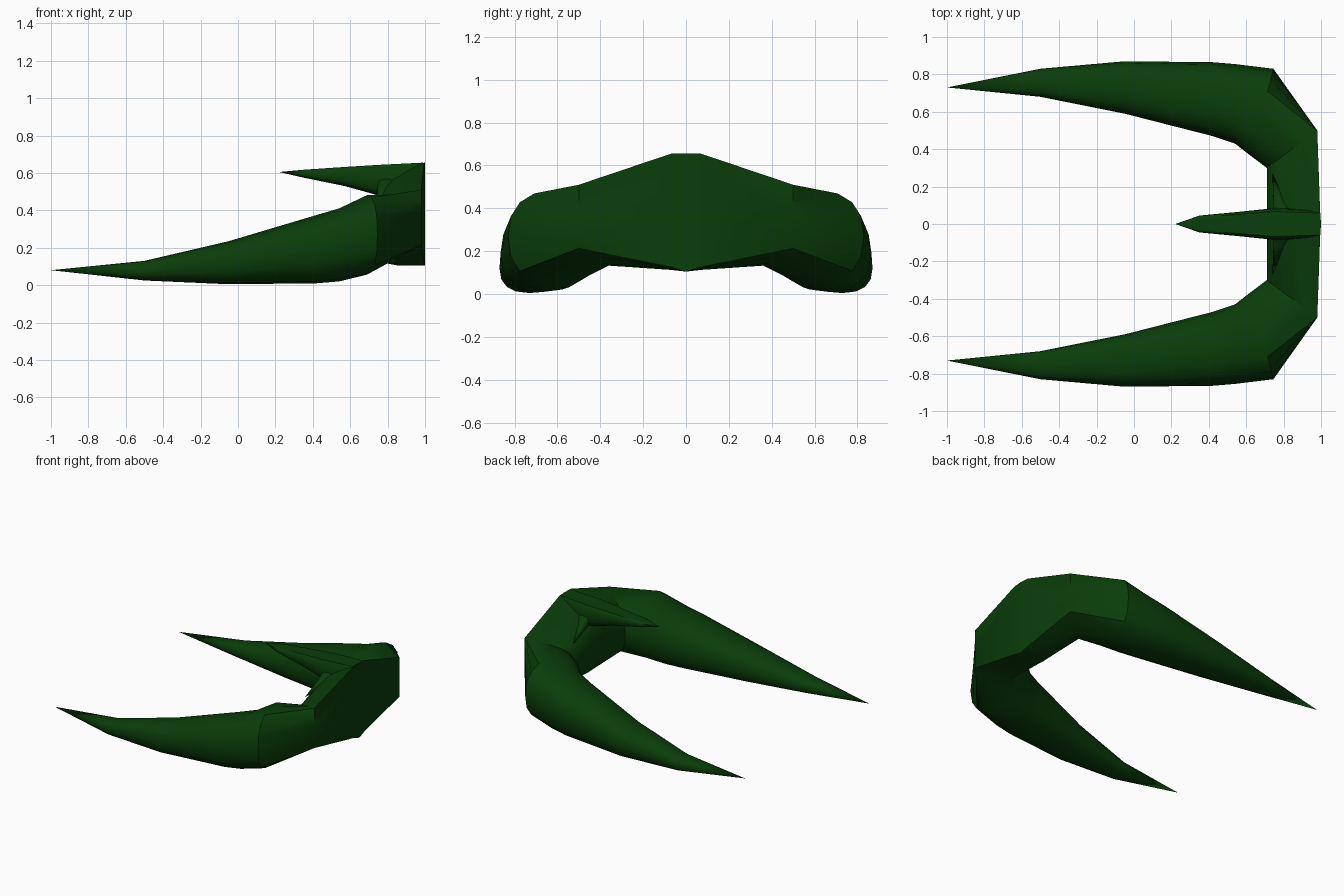
import bpy, bmesh, math
from mathutils import Vector

cube = bpy.data.objects.get("Cube")
if cube:
    bpy.data.objects.remove(cube, do_unlink=True)

green = bpy.data.materials.new("dark_green")
green.use_nodes = True
colour = (0.003, 0.047, 0.003, 1)
green.diffuse_color = colour
green.node_tree.nodes["Principled BSDF"].inputs["Base Color"].default_value = colour

SIDES = 16


def oval(power=0.82):
    """Slightly boxy oval in unit coordinates, starting at the outer side."""
    pts = []
    for i in range(SIDES):
        a = 2 * math.pi * i / SIDES
        c, s = math.cos(a), math.sin(a)
        pts.append((0.5 + 0.5 * math.copysign(abs(c) ** power, c),
                    0.5 + 0.5 * math.copysign(abs(s) ** power, s)))
    return pts


def slab(low):
    """Section with a flat outer wall and a rounded inner wall."""
    return [(1, .5), (1, .68), (1, .85), (1, 1), (.75, .94), (.5, .86), (.25, .78), (.08, .68),
            (0, .5), (.03, .3), (.15, .12), (.3, .02), (.5, low * .2), (.75, low * .6),
            (1, low), (1, (low + .5) / 2)]


def ring(inner, outer, z0, z1, flat=0.0, low=0.0):
    """Place a section between two plan points, blending oval into slab."""
    pts = []
    a, b = Vector(inner), Vector(outer)
    for (u, v), (su, sv) in zip(oval(), slab(low)):
        p = a.lerp(b, u + (su - u) * flat)
        pts.append((p.x, p.y, z0 + (z1 - z0) * (v + (sv - v) * flat)))
    return pts


def loft(name, rings, tip, mirror=False, capped=True):
    """Skin a row of rings from a pointed tip."""
    bm = bmesh.new()
    point = bm.verts.new(tip)
    loops = [[bm.verts.new(p) for p in r] for r in rings]
    for i in range(SIDES):
        j = (i + 1) % SIDES
        bm.faces.new((point, loops[0][j], loops[0][i]))
        for a, b in zip(loops, loops[1:]):
            bm.faces.new((a[i], a[j], b[j], b[i]))
    if capped:
        bm.faces.new(loops[-1])
    bmesh.ops.recalc_face_normals(bm, faces=bm.faces)
    # Turn the skin outward if needed
    bm.faces.ensure_lookup_table()
    centre = sum((v.co for v in loops[0]), Vector()) / SIDES
    f = bm.faces[0]
    if f.normal.dot(f.calc_center_median() - (centre + Vector(tip)) / 2) < 0:
        bmesh.ops.reverse_faces(bm, faces=bm.faces)
    mesh = bpy.data.meshes.new(name)
    bm.to_mesh(mesh)
    bm.free()
    mesh.materials.append(green)
    obj = bpy.data.objects.new(name, mesh)
    bpy.context.collection.objects.link(obj)
    bpy.ops.object.select_all(action='DESELECT')
    obj.select_set(True)
    bpy.context.view_layer.objects.active = obj
    if mirror:
        m = obj.modifiers.new("mirror", 'MIRROR')
        m.use_axis = (False, True, False)
        bpy.ops.object.modifier_apply(modifier=m.name)
    bpy.ops.object.shade_smooth_by_angle(angle=math.radians(38))


# Curved horns joined by the thick back band
band = [
    ring((-.5, .68), (-.5, .83), .025, .13),
    ring((-.05, .59), (-.05, .87), .005, .235),
    ring((.42, .47), (.42, .865), .01, .375),
    ring((.54, .43), (.54, .855), .02, .41),
    ring((.63, .36), (.745, .83), .055, .482, .05, .15),
    ring((.71, .30), (.98, .5), .125, .51, 1, .23),
    ring((.71, .08), (.995, .07), .11, .655, 1, .03),
    ring((.71, 0), (1, 0), .105, .655, 1, 0),
]
loft("horned_band", band, (-1, .73, .08), mirror=True, capped=False)

# Central spike, flat on top and rounded below
spike = []
for x, w, z0, z1 in [(.35, .045, .575, .617), (.57, .066, .53, .632),
                     (.75, .085, .48, .643), (.99, .075, .42, .655)]:
    spike.append([(x, (2 * u - 1) * w, z0 + (z1 - z0) * min(1, v * 1.15))
                  for u, v in oval(.7)])
loft("centre_spike", spike, (.22, 0, .605))

# Fillets where the spike grows out of the band
fillet = [[(x + (u - .5) * size, y, z + (v - .5) * size) for u, v in oval()]
          for x, y, z, size in [(.775, .13, .5, .06), (.8, .06, .53, .11)]]
loft("spike_fillets", fillet, (.74, .27, .44), mirror=True)
